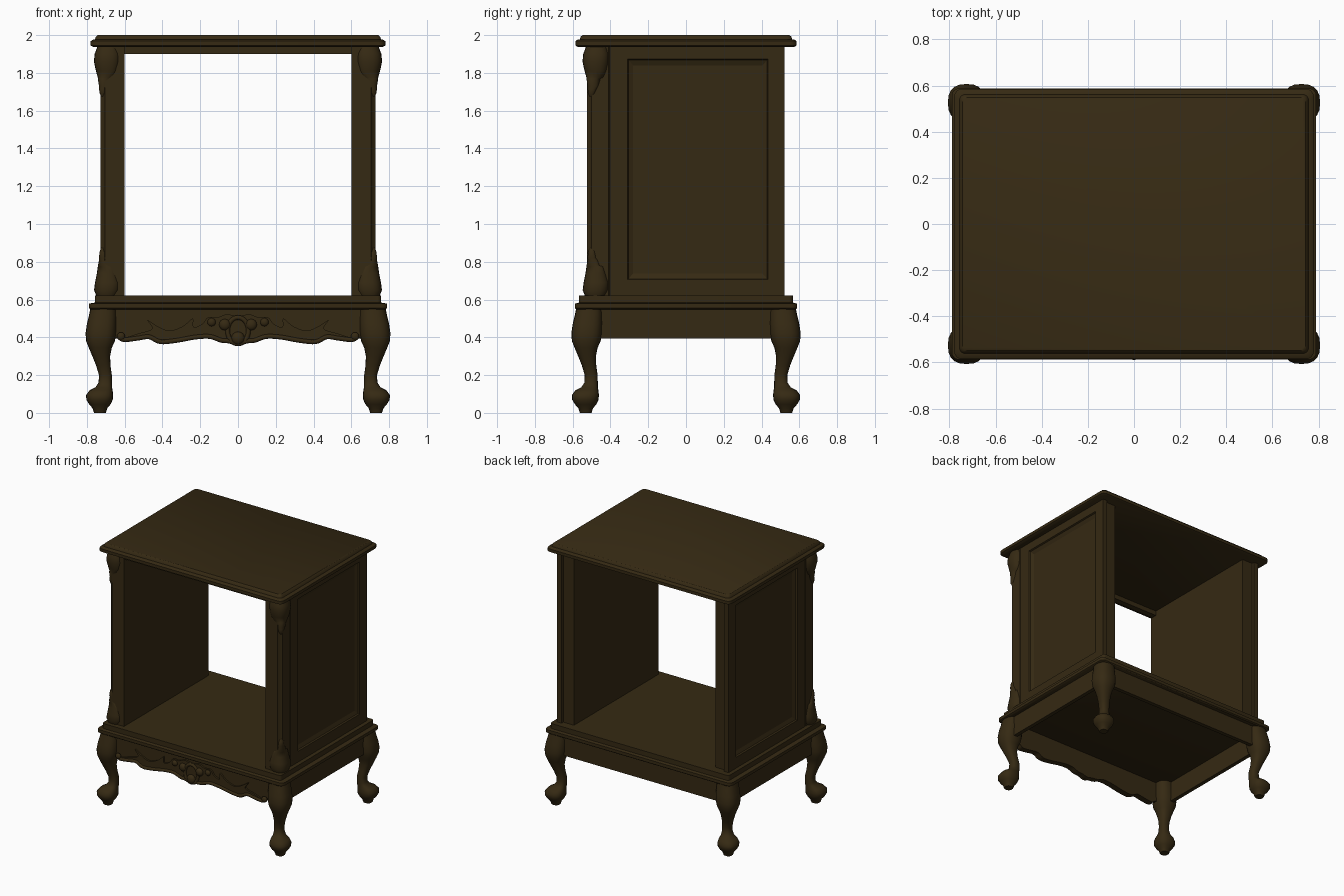
import bpy, bmesh, math

if "Cube" in bpy.data.objects:
    bpy.data.objects.remove(bpy.data.objects["Cube"])

wood = bpy.data.materials.new("dark walnut")
wood.diffuse_color = (0.036, 0.0225, 0.0065, 1)
wood.use_nodes = True
wood.node_tree.nodes["Principled BSDF"].inputs["Base Color"].default_value = wood.diffuse_color


def finish(name, bm, mirror=(False, False), angle=35):
    """Turn a bmesh into a shaded object, optionally mirrored in x and y."""
    bmesh.ops.recalc_face_normals(bm, faces=bm.faces)
    me = bpy.data.meshes.new(name)
    bm.to_mesh(me)
    bm.free()
    me.materials.append(wood)
    ob = bpy.data.objects.new(name, me)
    bpy.context.collection.objects.link(ob)
    bpy.ops.object.select_all(action='DESELECT')
    ob.select_set(True)
    bpy.context.view_layer.objects.active = ob
    bpy.ops.object.shade_smooth_by_angle(angle=math.radians(angle))
    if any(mirror):
        mod = ob.modifiers.new("mirror", 'MIRROR')
        mod.use_axis = (mirror[0], mirror[1], False)
        mod.use_mirror_merge = False
    return ob


def loft(name, rings, mirror=(False, False), angle=35):
    """Skin a list of closed rings and cap both ends."""
    bm = bmesh.new()
    vs = [[bm.verts.new(p) for p in r] for r in rings]
    n = len(rings[0])
    for a, b in zip(vs, vs[1:]):
        for i in range(n):
            j = (i + 1) % n
            bm.faces.new((a[i], a[j], b[j], b[i]))
    bm.faces.new(vs[0])
    bm.faces.new(vs[-1])
    return finish(name, bm, mirror, angle)


def box(name, x, y, z, mirror=(False, False)):
    ring = lambda h: [(x[0], y[0], h), (x[1], y[0], h), (x[1], y[1], h), (x[0], y[1], h)]
    return loft(name, [ring(z[0]), ring(z[1])], mirror)


def rounded(hx, hy, z, r):
    pts = []
    for k, (sx, sy) in enumerate([(1, 1), (-1, 1), (-1, -1), (1, -1)]):
        for i in range(5):
            a = math.pi / 2 * (k + i / 4)
            pts.append((sx * (hx - r) + r * math.cos(a), sy * (hy - r) + r * math.sin(a), z))
    return pts


def corner_ring(z, lo, hi, off, p=2.4, n=20):
    """Softened square spanning lo..hi in x, set on the front right diagonal."""
    c, h = (lo + hi) / 2, (hi - lo) / 2
    pts = []
    for i in range(n):
        a = 2 * math.pi * i / n
        f = lambda t: math.copysign(abs(t) ** (2 / p), t)
        pts.append((c + h * f(math.cos(a)), -(c - off) + h * f(math.sin(a)), z))
    return pts


def plate(name, outline, y0, y1):
    """Extrude an x-z outline along y."""
    loft(name, [[(x, y0, z) for x, z in outline], [(x, y1, z) for x, z in outline]])


def smooth_line(half, steps=5):
    """Catmull-Rom through points running from negative x to the centre, then mirrored."""
    pts = half + [(-x, z) for x, z in half[-2::-1]]
    ext = [pts[0]] + pts + [pts[-1]]
    out = []
    for a, b, c, d in zip(ext, ext[1:], ext[2:], ext[3:]):
        for i in range(steps):
            t = i / steps
            out.append(tuple(0.5 * (2 * q + (r - p) * t + (2 * p - 5 * q + 4 * r - s) * t * t
                                    + (3 * q - p - 3 * r + s) * t ** 3)
                             for p, q, r, s in zip(a, b, c, d)))
    return out + [pts[-1]]


# moulded top
loft("table_top", [rounded(.765, .57, 1.936, .03), rounded(.78, .586, 1.945, .035),
                   rounded(.78, .586, 1.968, .035), rounded(.768, .574, 1.976, .03),
                   rounded(.757, .562, 1.978, .025), rounded(.752, .557, 1.992, .022),
                   rounded(.743, .548, 2.0, .02)])
box("front_rail", (-.61, .61), (-.515, -.47), (1.90, 1.94))

# stepped base moulding and cabinet floor
loft("base_moulding", [rounded(.78, .58, .548, .03), rounded(.79, .588, .555, .03),
                       rounded(.79, .588, .578, .03), rounded(.758, .566, .584, .02),
                       rounded(.758, .566, .622, .02)])

# sides with a sunken panel
rect = lambda x, y0, y1, z0, z1: [(x, y0, z0), (x, y1, z0), (x, y1, z1), (x, y0, z1)]
loft("side_panel", [rect(.60, -.41, .50, .62, 1.938), rect(.727, -.402, .50, .62, 1.938),
                    rect(.727, -.31, .435, .705, 1.873), rect(.716, -.305, .43, .71, 1.868),
                    rect(.704, -.28, .405, .737, 1.84)], (True, False), 10)
box("rear_edge", (.69, .727), (.50, .522), (.62, 1.938), (True, False))

# front posts with chamfered corner
post = [(.60, -.40), (.60, -.525), (.703, -.525), (.707, -.518), (.72, -.505),
        (.727, -.501), (.727, -.41), (.715, -.40)]
loft("front_post", [[(x, y, z) for x, y in post] for z in (.62, 1.938)], (True, False))

# carved corner brackets above and below
upper = [(1.938, .630, .745), (1.90, .620, .759), (1.86, .621, .763), (1.81, .630, .752),
         (1.775, .645, .742), (1.77, .662, .742), (1.73, .673, .736), (1.715, .685, .736),
         (1.69, .697, .732), (1.675, .708, .724)]
lower = [(.62, .640, .750), (.65, .624, .762), (.69, .620, .757), (.74, .635, .747),
         (.775, .645, .742), (.78, .668, .742), (.81, .678, .735), (.82, .690, .737),
         (.855, .695, .732), (.875, .708, .724)]
for name, prof in (("upper_bracket", upper), ("lower_bracket", lower)):
    loft(name, [corner_ring(z, a, b, .215) for z, a, b in prof], (True, False), 50)

# cabriole legs
leg = [(0, .70, .762), (.025, .692, .770), (.045, .675, .788), (.07, .663, .803), (.095, .661, .804),
       (.12, .664, .785), (.135, .667, .755), (.16, .667, .738), (.20, .668, .736), (.25, .675, .751),
       (.30, .677, .771), (.345, .668, .790), (.38, .652, .804), (.42, .645, .807), (.47, .643, .800),
       (.52, .642, .788), (.552, .642, .782)]
loft("leg", [corner_ring(z, a, b, .2, 2.5) for z, a, b in leg], (True, True), 60)

# plain side and rear aprons
box("side_apron", (.72, .75), (-.47, .47), (.395, .552), (True, False))
box("rear_apron", (-.67, .67), (.52, .55), (.395, .552))

# shaped front apron with carved relief
bottom = smooth_line([(-.67, .40), (-.635, .395), (-.605, .375), (-.53, .383), (-.47, .39), (-.41, .364),
                      (-.32, .372), (-.23, .388), (-.15, .392), (-.09, .372), (-.05, .368), (0, .357)])
top = smooth_line([(-.64, .415), (-.60, .40), (-.53, .42), (-.455, .445), (-.48, .492), (-.42, .455),
                   (-.36, .435), (-.29, .46), (-.24, .50), (-.235, .455), (-.19, .47), (-.16, .505),
                   (-.11, .505), (-.06, .522), (0, .512)])
plate("front_apron", bottom + [(.67, .552), (-.67, .552)], -.55, -.52)
low = [p for p in bottom if abs(p[0]) < .625]
plate("apron_carving", low + top[::-1], -.563, -.54)


def tube(name, pts, r):
    cu = bpy.data.curves.new(name, 'CURVE')
    cu.dimensions = '3D'
    cu.bevel_depth = r
    cu.bevel_resolution = 2
    cu.use_fill_caps = True
    sp = cu.splines.new('POLY')
    sp.points.add(len(pts) - 1)
    for p, (x, z) in zip(sp.points, pts):
        p.co = (x, -.563, z, 1)
    cu.materials.append(wood)
    bpy.context.collection.objects.link(bpy.data.objects.new(name, cu))


# raised lower edge, central cartouche and small scroll bosses
tube("carved_edge", [(x, z + .012) for x, z in low], .012)
tube("cartouche_rim", [(.055 * math.cos(a / 10) * 1.0, .435 + .07 * math.sin(a / 10)) for a in range(64)], .012)
for name, x, z, r in (("scroll_boss", .07, .467, .03), ("end_scroll", .62, .405, .022),
                      ("leaf_boss", .14, .48, .022), ("centre_drop", 0, .395, .035)):
    bm = bmesh.new()
    bmesh.ops.create_uvsphere(bm, u_segments=16, v_segments=8, radius=r)
    for v in bm.verts:
        v.co.y = v.co.y * .7 - .565
        v.co.x += x
        v.co.z += z
    finish(name, bm, (x > 0, False), 60)
